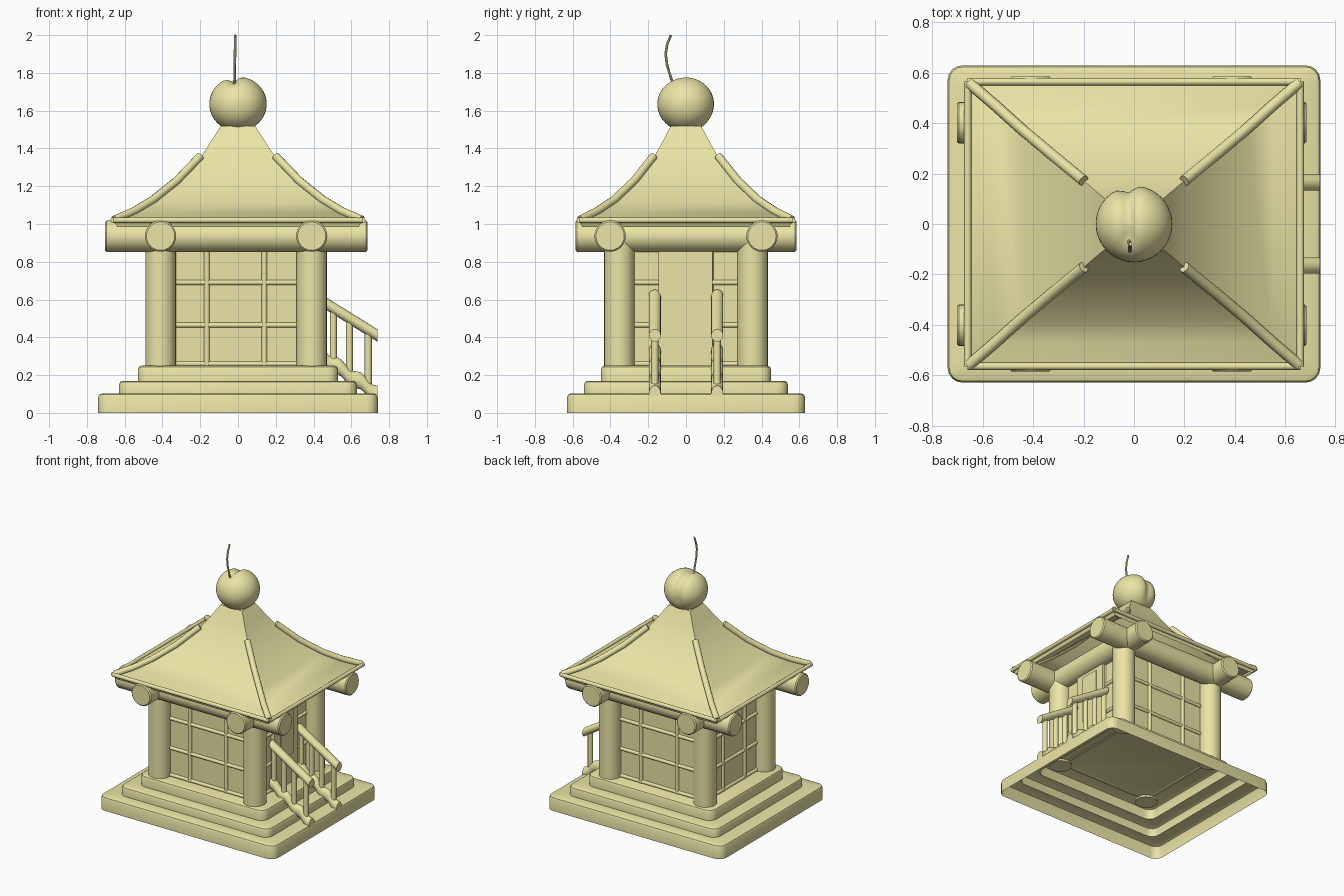
import bpy, bmesh, math
from mathutils import Vector

if "Cube" in bpy.data.objects:
    bpy.data.objects.remove(bpy.data.objects["Cube"])

mat = bpy.data.materials.new("pale_yellow")
mat.diffuse_color = (0.83, 0.78, 0.38, 1)
mat.use_nodes = True
mat.node_tree.nodes["Principled BSDF"].inputs["Base Color"].default_value = mat.diffuse_color


def loft(name, rings, cap_start=True, cap_end=True, angle=40):
    """Skin a list of closed point rings into one object."""
    bm = bmesh.new()
    loops = [[bm.verts.new(p) for p in ring] for ring in rings]
    for a, b in zip(loops, loops[1:]):
        n = len(a)
        for i in range(n):
            bm.faces.new((a[i], a[(i + 1) % n], b[(i + 1) % n], b[i]))
    if cap_start:
        bm.faces.new(loops[0][::-1])
    if cap_end:
        bm.faces.new(loops[-1])
    bmesh.ops.recalc_face_normals(bm, faces=bm.faces)
    return finish(name, bm, angle)


def finish(name, bm, angle=40):
    me = bpy.data.meshes.new(name)
    bm.to_mesh(me)
    bm.free()
    me.materials.append(mat)
    ob = bpy.data.objects.new(name, me)
    bpy.context.collection.objects.link(ob)
    bpy.ops.object.select_all(action='DESELECT')
    ob.select_set(True)
    bpy.context.view_layer.objects.active = ob
    bpy.ops.object.shade_smooth_by_angle(angle=math.radians(angle))
    return ob


def tube(name, path, r, n=12, chamfer=0.0):
    """Round bar along a path, optionally with chamfered ends."""
    pts = [Vector(p) for p in path]
    radii = [r] * len(pts)
    if chamfer:
        d0, d1 = (pts[1] - pts[0]).normalized(), (pts[-1] - pts[-2]).normalized()
        pts = [pts[0], pts[0] + d0 * chamfer] + pts[1:-1] + [pts[-1] - d1 * chamfer, pts[-1]]
        radii = [r - chamfer] + [r] * (len(pts) - 2) + [r - chamfer]
    rings = []
    for i, p in enumerate(pts):
        d = (pts[min(i + 1, len(pts) - 1)] - pts[max(i - 1, 0)]).normalized()
        ref = Vector((0, 0, 1)) if abs(d.z) < 0.95 else Vector((1, 0, 0))
        u = d.cross(ref).normalized()
        v = u.cross(d)
        rings.append([p + (u * math.cos(t) + v * math.sin(t)) * radii[i]
                      for t in (2 * math.pi * k / n for k in range(n))])
    return loft(name, rings)


def rect(hx, hy, z, r=0.0, seg=4):
    """Rectangle ring with rounded corners."""
    if r == 0:
        return [(hx, -hy, z), (hx, hy, z), (-hx, hy, z), (-hx, -hy, z)]
    out = []
    for k, (sx, sy) in enumerate(((1, 1), (-1, 1), (-1, -1), (1, -1))):
        for j in range(seg + 1):
            a = math.pi / 2 * (k + j / seg)
            out.append((sx * (hx - r) + r * math.cos(a), sy * (hy - r) + r * math.sin(a), z))
    return out


def box(name, x0, x1, y0, y1, z0, z1, top=True):
    return loft(name, [[(x0, y0, z), (x1, y0, z), (x1, y1, z), (x0, y1, z)] for z in (z0, z1)],
                False, top)


# Stepped base, an open shell underneath
rings = []
for hx, hy, z0, z1 in ((0.74, 0.63, 0, 0.103), (0.63, 0.54, 0.103, 0.17), (0.53, 0.45, 0.17, 0.25)):
    rings += [rect(hx, hy, z0, 0.06), rect(hx, hy, z1 - 0.02, 0.06),
              rect(hx - 0.006, hy - 0.006, z1 - 0.006, 0.055), rect(hx - 0.02, hy - 0.02, z1, 0.045)]
loft("stepped_base", rings, cap_start=False)

# Corner pillars and crossing beams
XL, XR = -0.41, 0.39
for x in (XL, XR):
    for y in (-0.353, 0.353):
        tube("pillar", [(x, y, 0.235), (x, y, 0.9)], 0.081, 24)
    tube("side_beam", [(x, -0.585, 0.936), (x, 0.585, 0.936)], 0.083, 24, 0.008)
for y in (-0.402, 0.402):
    tube("cross_beam", [(-0.703, y, 0.936), (0.685, y, 0.936)], 0.083, 24, 0.008)

# Walls with round lattice bars
WX0, WX1, WY = -0.40, 0.38, 0.34
box("walls", WX0, WX1, -WY, WY, 0.24, 0.93, top=False)
for y in (-WY, WY):
    for x in (-0.165, 0.14):
        tube("lattice_upright", [(x, y, 0.25), (x, y, 0.9)], 0.015, 10)
    for z in (0.26, 0.465, 0.69):
        tube("lattice_rail", [(WX0, y, z), (WX1, y, z)], 0.014, 10)
for x in (WX0, WX1):
    for y in (-0.13, 0.13):
        tube("lattice_upright", [(x, y, 0.25), (x, y, 0.9)], 0.015, 10)
    for z in (0.26, 0.465, 0.69):
        tube("lattice_rail", [(x, -WY, z), (x, WY, z)], 0.014, 10)

# Door on the right side
box("door", WX1 - 0.01, WX1 + 0.03, -0.145, 0.14, 0.25, 0.87)
box("door_panel", WX1 + 0.01, WX1 + 0.036, -0.075, 0.072, 0.47, 0.83)

# Flared roof shell
profile = [(0.64, 0.55, 0.985), (0.655, 0.56, 1.015), (0.55, 0.47, 1.06), (0.45, 0.38, 1.12),
           (0.325, 0.275, 1.22), (0.2, 0.172, 1.35), (0.145, 0.125, 1.435), (0.09, 0.08, 1.52)]
loft("roof", [rect(*p) for p in profile], cap_start=False)

# Eave trim and hip ridges
ex, ey, ez = 0.66, 0.565, 1.02
for s in (-1, 1):
    tube("eave_trim", [(-ex, s * ey, ez), (ex, s * ey, ez)], 0.015, 10)
    tube("eave_trim", [(s * ex, -ey, ez), (s * ex, ey, ez)], 0.015, 10)
    for t in (-1, 1):
        tube("hip_ridge", [(s * hx, t * hy, z + 0.008) for hx, hy, z in profile[1:6]], 0.022, 12)

# Cleft fruit finial with stem
bm = bmesh.new()
bmesh.ops.create_uvsphere(bm, u_segments=40, v_segments=24, radius=0.152)
for v in bm.verts:
    p = v.co.copy()
    d = p.x + 0.025
    upper = max(0.0, min(1.0, (p.z + 0.12) / 0.08))
    back = max(0.0, min(1.0, (p.y + 0.12) / 0.06))
    groove = 0.17 * math.exp(-(d / 0.03) ** 2) * upper * back
    dimple = 0.1 * math.exp(-((d / 0.035) ** 2 + ((p.y + 0.07) / 0.04) ** 2)) if p.z > 0 else 0
    v.co = p * (1 - max(groove, dimple))
    v.co.z = v.co.z * 0.95 + 1.635
finish("fruit_finial", bm, 60)
tube("fruit_stem", [(-0.02, -0.06, 1.72), (-0.018, -0.077, 1.765), (-0.017, -0.1, 1.84),
                    (-0.016, -0.108, 1.9), (-0.015, -0.1, 1.95), (-0.014, -0.08, 2.0)], 0.007, 8)


def slanted_rail(name, y, path, ry, rz, n=16):
    """Sloping handrail with vertically cut ends."""
    ring = [2 * math.pi * k / n for k in range(n)]
    loft(name, [[(x, y + ry * math.cos(t), z + rz * math.sin(t)) for t in ring] for x, z in path])


# Stair railings on the right side
for y in (-0.165, 0.165):
    slanted_rail("handrail", y, [(0.40, 0.62), (0.738, 0.41)], 0.032, 0.033)
    wave = [(0.40 + 0.338 * i / 16,
             0.325 - 0.225 * i / 16 + 0.012 * math.sin(i / 16 * 6 * math.pi)) for i in range(17)]
    slanted_rail("stringer", y, wave, 0.032, 0.045)
    for x in (0.42, 0.505, 0.59, 0.69):
        s = (x - 0.40) / 0.338
        tube("baluster", [(x, y, 0.31 - 0.225 * s), (x, y, 0.62 - 0.21 * s)], 0.019, 12)
